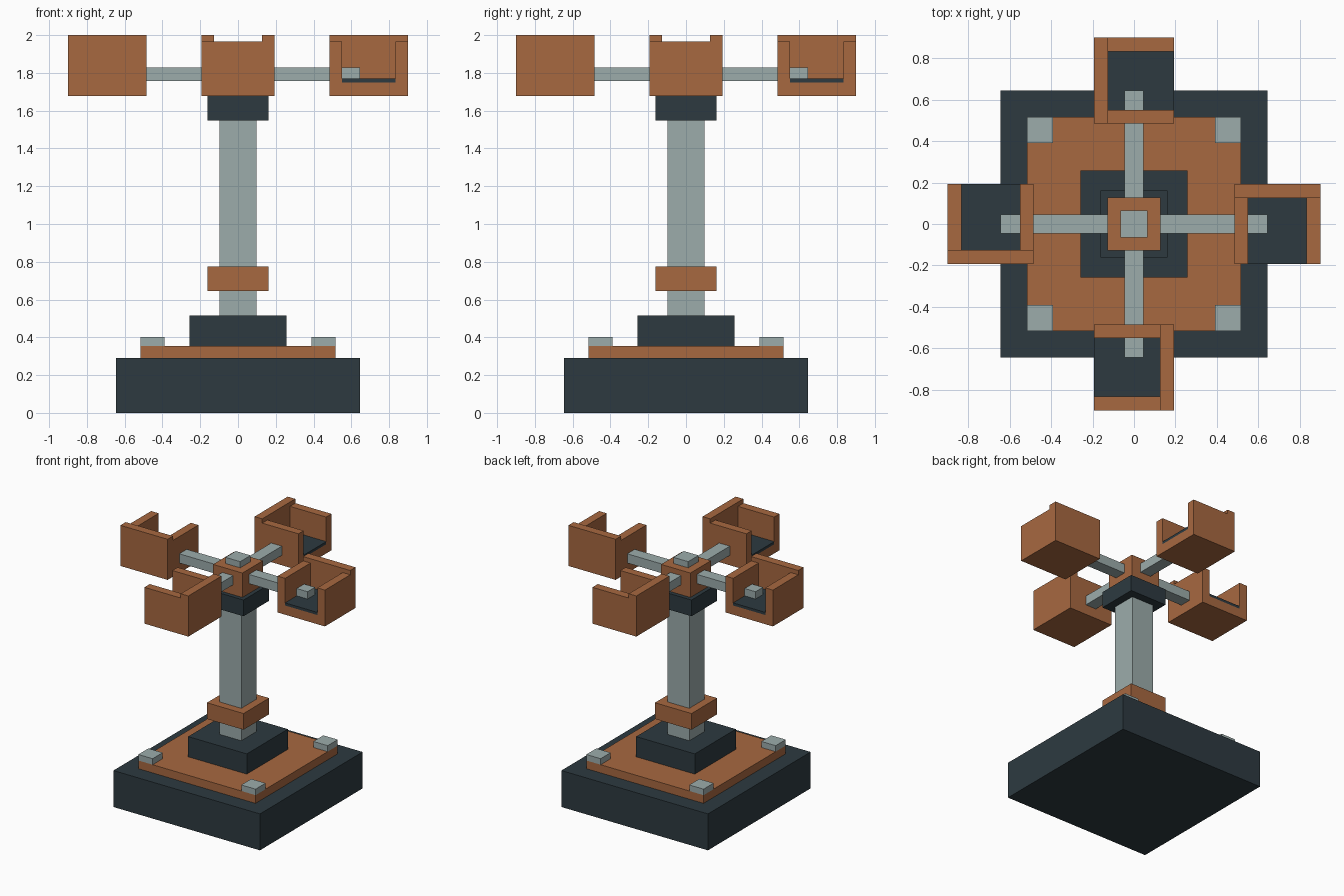
import bpy
import bmesh
import math
from mathutils import Matrix, Vector

cube = bpy.data.objects.get("Cube")
if cube:
    bpy.data.objects.remove(cube, do_unlink=True)


def material(name, rgb):
    lin = [((c / 255 + 0.055) / 1.055) ** 2.4 for c in rgb]
    m = bpy.data.materials.new(name)
    m.use_nodes = True
    m.diffuse_color = (*lin, 1)
    m.node_tree.nodes["Principled BSDF"].inputs["Base Color"].default_value = (*lin, 1)
    return m


COPPER = material("copper brown", (167, 104, 64))
SLATE = material("dark slate", (45, 58, 64))
STEEL = material("pale steel", (156, 172, 171))


def boxes(name, mat, extents, turn=0.0):
    """One object from boxes given as (x0, x1, y0, y1, z0, z1), turned about z."""
    bm = bmesh.new()
    for x0, x1, y0, y1, z0, z1 in extents:
        centre = Vector((x0 + x1, y0 + y1, z0 + z1)) / 2
        size = Matrix.Diagonal((x1 - x0, y1 - y0, z1 - z0, 1))
        bmesh.ops.create_cube(bm, size=1, matrix=Matrix.Translation(centre) @ size)
    bm.transform(Matrix.Rotation(turn, 4, 'Z'))
    mesh = bpy.data.meshes.new(name)
    bm.to_mesh(mesh)
    bm.free()
    mesh.materials.append(mat)
    obj = bpy.data.objects.new(name, mesh)
    bpy.context.collection.objects.link(obj)
    return obj


# Stack of square blocks on the central axis: half width, bottom, top
for name, mat, h, z0, z1 in (
    ("base", SLATE, 0.645, 0.0, 0.29),
    ("base_plate", COPPER, 0.516, 0.29, 0.355),
    ("pedestal", SLATE, 0.258, 0.355, 0.516),
    ("post", STEEL, 0.097, 0.516, 1.548),
    ("post_collar", COPPER, 0.161, 0.645, 0.774),
    ("post_cap", SLATE, 0.161, 1.548, 1.677),
    ("hub", COPPER, 0.129, 1.677, 1.871),
    ("hub_cap", STEEL, 0.065, 1.871, 1.92),
):
    boxes(name, mat, [(-h, h, -h, h, z0, z1)])

# Four identical quarters: corner stud, arm and open-sided bucket
W = 0.193                      # bucket half width
IN0, IN1, OUT0, OUT1 = 0.484, 0.55, 0.833, 0.90
BACK = 0.126                   # inner face of the tall wall
FLOOR, RIM, TOP = 1.75, 1.966, 2.0
for i, side in enumerate(("left", "back", "right", "front")):
    turn = i * math.pi / 2
    boxes(side + "_corner_stud", STEEL, [(0.39, 0.516, 0.39, 0.516, 0.355, 0.403)], turn)
    boxes(side + "_arm", STEEL, [(0.11, 0.645, -0.047, 0.047, 1.756, 1.829)], turn)
    boxes(side + "_bucket", COPPER, [
        (IN0, OUT1, -W, W, 1.677, FLOOR),          # bottom
        (IN0, IN1, -W, BACK, FLOOR, RIM),          # inner wall
        (OUT0, OUT1, -W, BACK, FLOOR, RIM),        # outer wall
        (IN0, OUT1, BACK, W, FLOOR, TOP),          # tall wall
    ], turn)
    boxes(side + "_bucket_lining", SLATE, [(IN1, OUT0, -W, BACK, FLOOR, 1.771)], turn)
